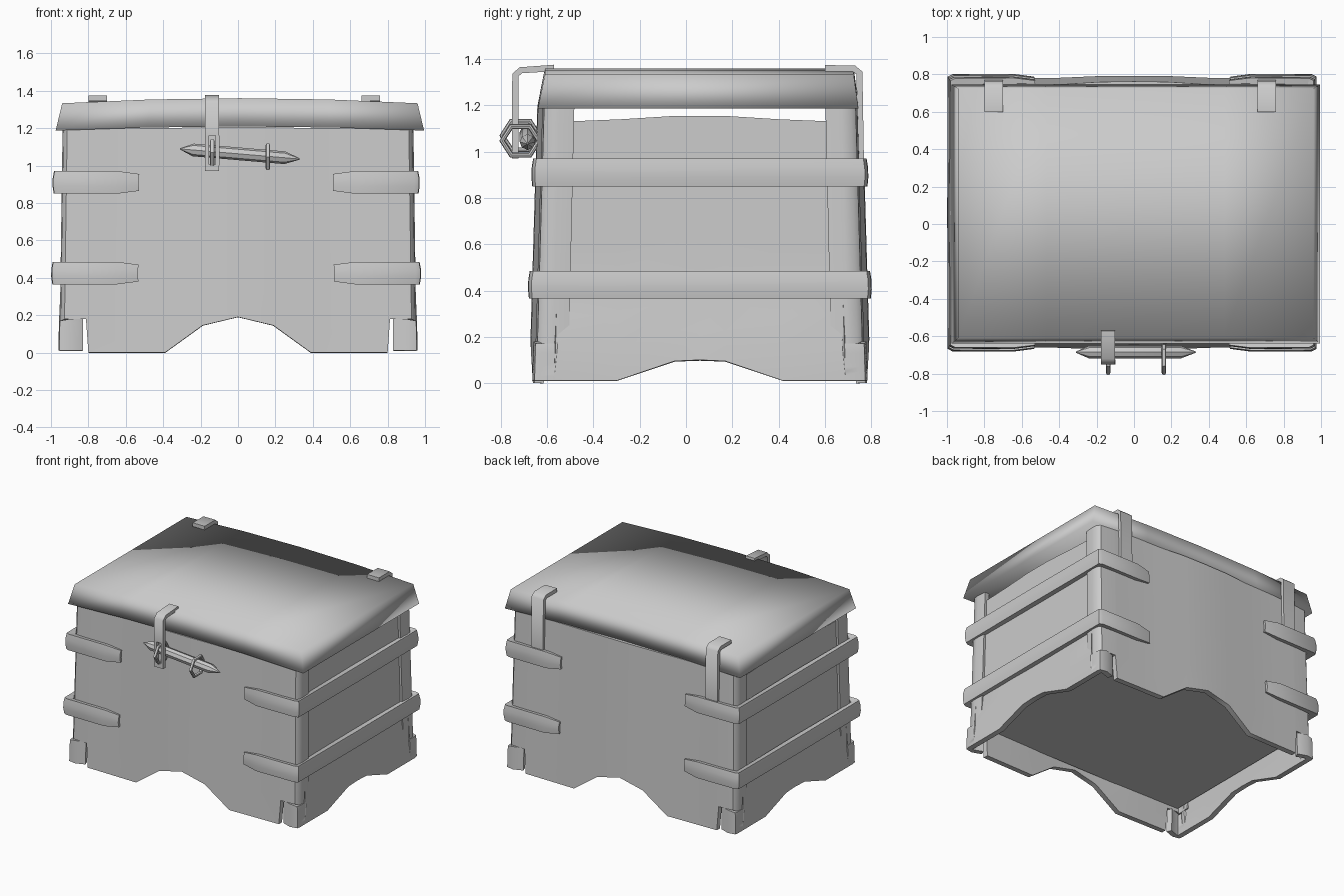
import bpy, bmesh, math
from mathutils import Vector

if "Cube" in bpy.data.objects:
    bpy.data.objects.remove(bpy.data.objects["Cube"])

MID_Y = 0.06
GREY = (0.6, 0.6, 0.6, 1)
mat = bpy.data.materials.new("plain grey")
mat.use_nodes = True
mat.diffuse_color = GREY
mat.node_tree.nodes["Principled BSDF"].inputs["Base Color"].default_value = GREY


def finish(obj, thickness=0.0, angle=40, offset=-1):
    bpy.ops.object.select_all(action="DESELECT")
    obj.select_set(True)
    bpy.context.view_layer.objects.active = obj
    if thickness:
        mod = obj.modifiers.new("thickness", "SOLIDIFY")
        mod.thickness, mod.offset = thickness, offset
        bpy.ops.object.modifier_apply(modifier=mod.name)
    obj.data.materials.clear()
    obj.data.materials.append(mat)
    if angle is None:
        bpy.ops.object.shade_smooth()
    else:
        bpy.ops.object.shade_smooth_by_angle(angle=math.radians(angle))


def mesh_object(name, bm):
    mesh = bpy.data.meshes.new(name)
    bm.to_mesh(mesh)
    bm.free()
    obj = bpy.data.objects.new(name, mesh)
    bpy.context.collection.objects.link(obj)
    return obj


def grid_faces(bm, rows):
    for a, b in zip(rows, rows[1:]):
        for k in range(len(a) - 1):
            bm.faces.new((a[k], b[k], b[k + 1], a[k + 1]))


def shell(name, columns, steps, thickness, bulge=0.0, shape=None, shift=0.0):
    """Upright sheet through columns of (x, y, bottom, top), tapering upward."""
    bm = bmesh.new()
    rows = []
    for x, y, low, high in columns:
        row = []
        for k in range(steps + 1):
            t = k / steps
            z = low + (high - low) * t
            px, py = shape(x, y, z) if shape else (x, y)
            grow = 1 + bulge * math.sin(math.pi * t)
            row.append(bm.verts.new((px * grow * (1 - 0.015 * z) + shift,
                                     py * grow * (1 - 0.04 * z) + MID_Y, z)))
        rows.append(row)
    grid_faces(bm, rows)
    bm.normal_update()
    centre = Vector((0, MID_Y, 0.6))
    if sum((f.calc_center_median() - centre).dot(f.normal) * f.calc_area() for f in bm.faces) < 0:
        bmesh.ops.reverse_faces(bm, faces=bm.faces[:])
    finish(mesh_object(name, bm), thickness)


def both_ways(half, axis):
    """Mirror columns listed from the far end to the middle."""
    flip = [(-c[0], c[1], *c[2:]) if axis == 0 else (c[0], -c[1], *c[2:]) for c in half]
    return half + flip[-2::-1]


# Front and back panels: wrap round the corners above the feet
half = [(0.948, 0.57, 0.17, 1.19), (0.955, 0.64, 0.17, 1.19), (0.95, 0.685, 0.17, 1.19),
        (0.93, 0.707, 0.18, 1.19), (0.815, 0.715, 0.18, 1.195), (0.80, 0.715, 0, 1.195),
        (0.6, 0.718, 0, 1.2), (0.39, 0.722, 0, 1.2), (0.19, 0.735, 0.145, 1.205),
        (0, 0.738, 0.19, 1.205)]
for name, side in (("front_panel", -1), ("back_panel", 1)):
    shell(name, both_ways([(x, y * side, a, b) for x, y, a, b in half], 0), 6, 0.04)


# Side panels: flared skirt that wraps round to form the corner feet
def flare(x, y, z):
    k = min(max((0.4 - z) / 0.25, 0), 1)
    return x + math.copysign(0.03 * k, x) if abs(x) > 0.91 else x, y


half = [(0.83, -0.7, 0.01, 0.18), (0.9, -0.725, 0.01, 0.18), (0.925, -0.715, 0.01, 0.17),
        (0.93, -0.69, 0.01, 0.17), (0.93, -0.63, 0.01, 0.17), (0.93, -0.62, 0.01, 1.13),
        (0.93, -0.36, 0.01, 1.14), (0.93, -0.11, 0.095, 1.155), (0.93, 0, 0.1, 1.155)]
for name, side in (("left_panel", 1), ("right_panel", -1)):
    shell(name, both_ways([(x * side, *c) for x, *c in half], 1), 8, 0.04, shape=flare)

# Floor
bm = bmesh.new()
bmesh.ops.create_cube(bm, size=1)
for v in bm.verts:
    v.co = Vector((v.co.x * 1.8, v.co.y * 1.36 + MID_Y, 0.22 + v.co.z * 0.03))
finish(mesh_object("floor", bm))

# Iron bands round each side
for z, level in ((0.425, "lower"), (0.91, "upper")):
    half = [(0.525, -0.735, z - 0.045, z + 0.045), (0.64, -0.75, z - 0.06, z + 0.06),
            (0.96, -0.748, z - 0.06, z + 0.06), (0.985, -0.735, z - 0.06, z + 0.06),
            (0.988, 0, z - 0.06, z + 0.06)]
    for side, word in ((1, "left"), (-1, "right")):
        shell(f"{level}_{word}_band", both_ways([(x * side, *c) for x, *c in half], 1),
              3, 0.05, bulge=0.008, shift=-0.01)

# Lid: arched slab with sloping edges
bm = bmesh.new()
rows = []
for t in (-1, -0.5, 0, 0.5, 1):
    arch = 1 - t * t
    low, high = 1.187 + 0.022 * arch, 1.333 + 0.027 * arch
    rows.append([bm.verts.new(p) for p in (
        (0.01 + 0.985 * t, -0.64, low), (0.01 + 0.95 * t, -0.61, high),
        (0.01 + 0.95 * t, 0.725, high), (0.01 + 0.985 * t, 0.745, low))])
for row in rows:
    row.append(row[0])
grid_faces(bm, rows)
for row in (rows[0], rows[-1]):
    bm.faces.new(row[:4])
bmesh.ops.recalc_face_normals(bm, faces=bm.faces[:])
finish(mesh_object("lid", bm), angle=None)


def strap(name, x, width, path, thickness=0.028):
    """Flat metal strip following a (y, z) path."""
    bm = bmesh.new()
    rows = [[bm.verts.new((x + s * width / 2, y, z)) for s in (-1, 1)] for y, z in path]
    grid_faces(bm, rows)
    finish(mesh_object(name, bm), thickness, 50, 0)


# Hinges
for x, word in ((0.71, "left"), (-0.75, "right")):
    strap(f"{word}_hinge", x, 0.1, [(0.6, 1.36), (0.725, 1.36), (0.75, 1.34), (0.755, 0.97)])

# Hasp with a slot
HASP_X = -0.138
strap("hasp", HASP_X, 0.075, [(-0.57, 1.362), (-0.715, 1.352), (-0.738, 1.33), (-0.738, 1.16)])
for side, word in ((1, "left"), (-1, "right")):
    strap(f"hasp_{word}_rail", HASP_X + side * 0.028, 0.02, [(-0.738, 1.16), (-0.738, 1.0)])
strap("hasp_foot", HASP_X, 0.075, [(-0.738, 1.005), (-0.738, 0.97)])


def rod(name, points, radius, closed=False, scales=None):
    curve = bpy.data.curves.new(name, "CURVE")
    curve.dimensions, curve.bevel_depth, curve.bevel_resolution = "3D", radius, 2
    curve.use_fill_caps = True
    spline = curve.splines.new("POLY")
    spline.points.add(len(points) - 1)
    spline.use_cyclic_u = closed
    for k, p in enumerate(points):
        spline.points[k].co = (*p, 1)
        spline.points[k].radius = scales[k] if scales else 1
    obj = bpy.data.objects.new(name, curve)
    bpy.context.collection.objects.link(obj)
    bpy.ops.object.select_all(action="DESELECT")
    obj.select_set(True)
    bpy.context.view_layer.objects.active = obj
    bpy.ops.object.convert(target="MESH")
    finish(bpy.context.object)


# Locking pin with pointed ends, held by two staples
rod("locking_pin", [(x, -0.685, 1.063 - 0.085 * x) for x in (-0.31, -0.24, 0.25, 0.33)],
    0.034, scales=(0.1, 1, 1, 0.1))
for word, x, z in (("right", HASP_X, 1.07), ("left", 0.16, 1.047)):
    ring = [(x, -0.715 + 0.08 * math.cos(a * math.pi / 3), z + 0.062 * math.sin(a * math.pi / 3) / 0.87)
            for a in range(6)]
    rod(f"{word}_staple", ring, 0.012, closed=True)
